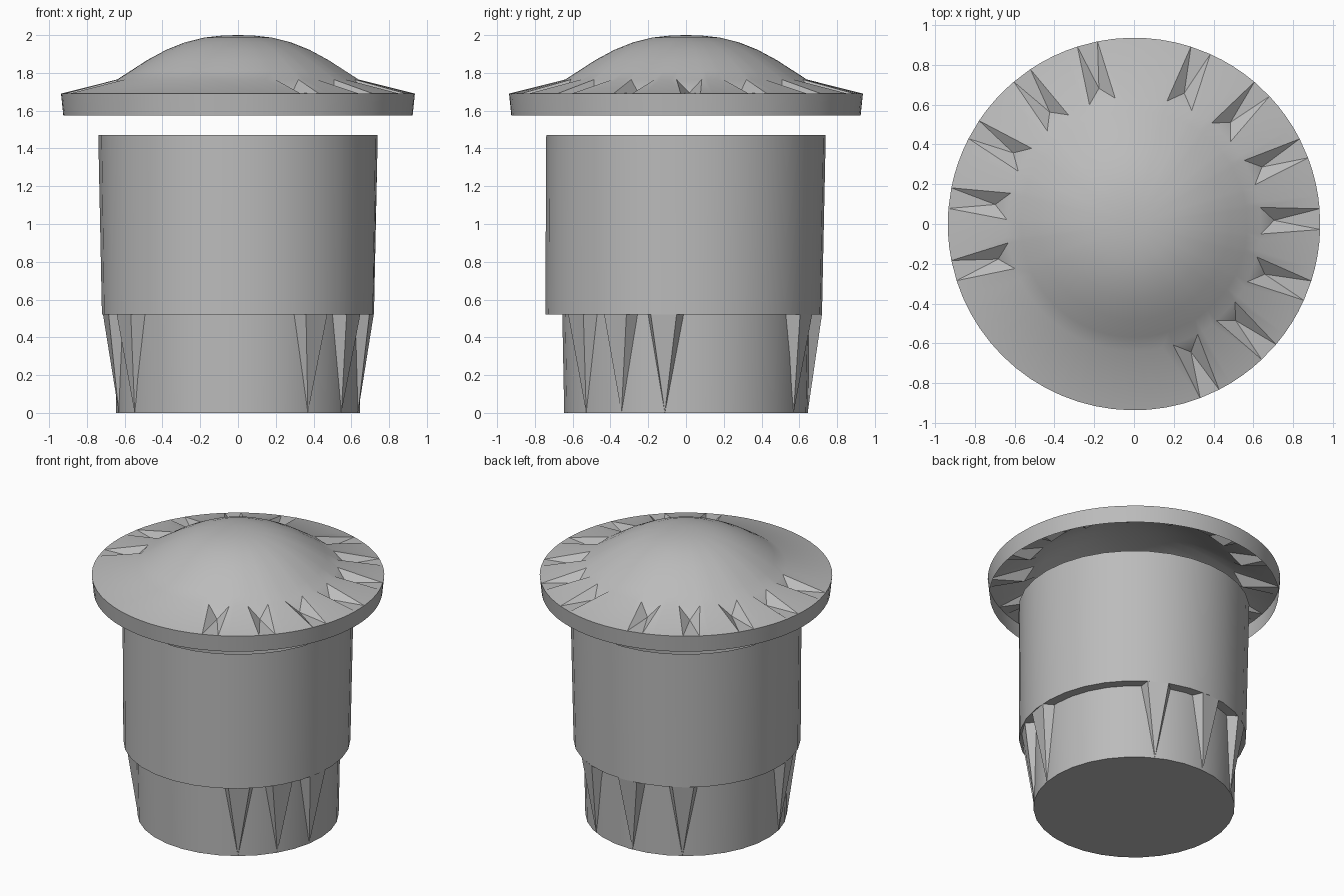
import bpy, bmesh, math
from math import radians, sin, cos, pi

cube = bpy.data.objects.get("Cube")
if cube:
    bpy.data.objects.remove(cube, do_unlink=True)

grey = bpy.data.materials.new("plain grey")
grey.use_nodes = True
tone = (0.5, 0.5, 0.5, 1)
grey.diffuse_color = tone
grey.node_tree.nodes["Principled BSDF"].inputs["Base Color"].default_value = tone


def polar(r, deg, z):
    return (r * cos(radians(deg)), r * sin(radians(deg)), z)


def bridge(bm, low, high):
    n = len(low)
    for i in range(n):
        j = (i + 1) % n
        bm.faces.new((low[i], low[j], high[j], high[i]))


def finish(bm, name, angle):
    bmesh.ops.recalc_face_normals(bm, faces=bm.faces)
    mesh = bpy.data.meshes.new(name)
    bm.to_mesh(mesh)
    bm.free()
    mesh.materials.append(grey)
    ob = bpy.data.objects.new(name, mesh)
    bpy.context.collection.objects.link(ob)
    bpy.ops.object.select_all(action='DESELECT')
    ob.select_set(True)
    bpy.context.view_layer.objects.active = ob
    bpy.ops.object.shade_smooth_by_angle(angle=radians(angle))
    return ob


# Bin body: recessed foot, overhanging shelf, straight open wall
def ring(bm, radius, z, flare=0, n=32):
    verts = []
    for i in range(n):
        a = 360 * i / n - 10
        r = radius + flare * max(0, -sin(radians(a)))
        verts.append(bm.verts.new(polar(r, a, z)))
    return verts


bm = bmesh.new()
base = ring(bm, 0.645, 0)
foot = ring(bm, 0.655, 0.52)
shelf = ring(bm, 0.72, 0.52, 0.025)
top = ring(bm, 0.74, 1.47)
bm.faces.new(base)
for low, high in ((base, foot), (foot, shelf), (shelf, top)):
    bridge(bm, low, high)
finish(bm, "bin_body", 30)

# Tapered ribs joining the foot to the shelf
bm = bmesh.new()
for a in (-55, -32, -10, 62, 93, 123, 192, 212):
    tip = bm.verts.new(polar(0.645, a, 0))
    edge = [bm.verts.new(polar(r, a + d, 0.52))
            for r, d in ((0.65, -8), (0.72, -5), (0.72, 6), (0.65, 9))]
    for p, q in zip(edge, edge[1:]):
        bm.faces.new((tip, p, q))
finish(bm, "foot_ribs", 10)

# Domed lid: brim with V notches, hanging rim
notches = [1.5 + 22.5 * k for k in range(-3, 4)]
notches += [104.5 + 22.5 * k for k in range(5)]
stations = []
for i, c in enumerate(notches):
    stations += [(c - 6, c - 3.2, True), (c + 6, c + 3.2, False)]
    following = notches[i + 1] if i + 1 < len(notches) else notches[0] + 360
    steps = round((following - c) / 6)
    for k in range(1, steps):
        t = k / steps
        inner = c + 6 + (following - c - 12) * t
        outer = c + 3.2 + (following - c - 6.4) * t
        stations.append((inner, outer, False))

bm = bmesh.new()
inner = [bm.verts.new(polar(0.64, s[0], 1.765)) for s in stations]
outer = [bm.verts.new(polar(0.937, s[1], 1.69)) for s in stations]
hem = [bm.verts.new(polar(0.925, s[1], 1.575)) for s in stations]
bridge(bm, hem, outer)
for i, (a, b, notch) in enumerate(stations):
    j = (i + 1) % len(stations)
    if notch:
        valley = bm.verts.new(polar(0.705, a + 6, 1.695))
        corners = (inner[i], outer[i], outer[j], inner[j])
        for k in range(4):
            bm.faces.new((corners[k], corners[(k + 1) % 4], valley))
    else:
        bm.faces.new((inner[i], outer[i], outer[j], inner[j]))

dome = ((0.57, 1.81), (0.48, 1.868), (0.38, 1.922), (0.28, 1.962),
        (0.18, 1.987), (0.08, 1.998))
last = inner
for r, z in dome:
    current = [bm.verts.new(polar(r, s[0], z)) for s in stations]
    bridge(bm, last, current)
    last = current
crown = bm.verts.new((0, 0, 2))
for i, v in enumerate(last):
    bm.faces.new((v, last[(i + 1) % len(last)], crown))
finish(bm, "lid", 25)
